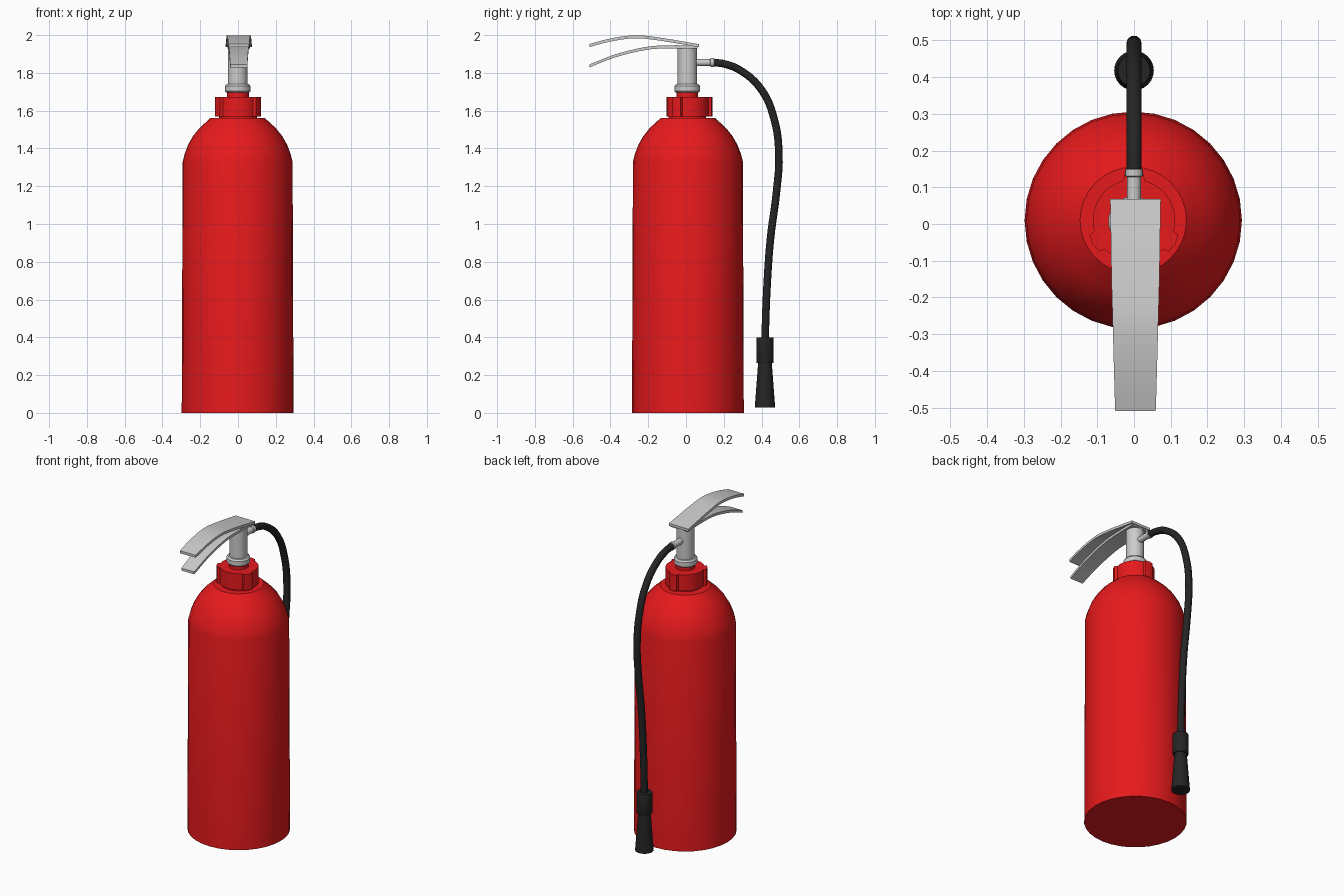
import bpy, bmesh, math
from mathutils import Vector, Matrix

if "Cube" in bpy.data.objects:
    bpy.data.objects.remove(bpy.data.objects["Cube"])

CY = 0.01  # axis of the cylinder in y


def material(name, rgb):
    m = bpy.data.materials.new(name)
    m.diffuse_color = (*rgb, 1)
    m.use_nodes = True
    m.node_tree.nodes["Principled BSDF"].inputs["Base Color"].default_value = m.diffuse_color
    return m


RED = material("red paint", (0.8, 0.01, 0.012))
BLACK = material("black rubber", (0.018, 0.018, 0.018))


def finish(name, bm, mat=None, angle=35):
    bmesh.ops.recalc_face_normals(bm, faces=bm.faces)
    me = bpy.data.meshes.new(name)
    bm.to_mesh(me)
    bm.free()
    ob = bpy.data.objects.new(name, me)
    bpy.context.collection.objects.link(ob)
    if mat:
        me.materials.append(mat)
    bpy.ops.object.select_all(action='DESELECT')
    ob.select_set(True)
    bpy.context.view_layer.objects.active = ob
    bpy.ops.object.shade_smooth_by_angle(angle=math.radians(angle))
    return ob


def lathe(name, profile, origin, mat=None, sides=32, rot=None):
    """Closed solid of revolution from (radius, height) pairs."""
    bm = bmesh.new()
    rings = []
    for r, h in profile:
        rings.append([bm.verts.new((r * math.cos(a), r * math.sin(a), h))
                      for a in (2 * math.pi * i / sides for i in range(sides))])
    for lo, hi in zip(rings, rings[1:]):
        for i in range(sides):
            j = (i + 1) % sides
            bm.faces.new((lo[i], lo[j], hi[j], hi[i]))
    bm.faces.new(rings[0][::-1])
    bm.faces.new(rings[-1])
    m = Matrix.Translation(origin) @ (rot or Matrix())
    bmesh.ops.transform(bm, matrix=m, verts=bm.verts)
    return finish(name, bm, mat)


def lever(name, path, widths, thick):
    """Curved tapering strip: path holds (y, z) of the top surface."""
    pts = [Vector(p) for p in path]
    fine = []
    for i in range(len(pts) - 1):  # smooth interpolation
        p0, p1, p2, p3 = (pts[max(0, min(len(pts) - 1, i + k))] for k in (-1, 0, 1, 2))
        for s in range(4):
            t = s / 4
            fine.append(0.5 * (2 * p1 + (p2 - p0) * t + (2 * p0 - 5 * p1 + 4 * p2 - p3) * t * t
                               + (3 * p1 - p0 - 3 * p2 + p3) * t ** 3))
    fine.append(pts[-1])
    bm = bmesh.new()
    rings = []
    for i, p in enumerate(fine):
        t = i / (len(fine) - 1)
        w = widths[0] * (1 - t) + widths[1] * t
        rings.append([bm.verts.new((0.004 + sx * w, p.x, p.y - d))
                      for sx, d in ((-1, 0), (1, 0), (1, thick), (-1, thick))])
    for a, b in zip(rings, rings[1:]):
        for i in range(4):
            j = (i + 1) % 4
            bm.faces.new((a[i], a[j], b[j], b[i]))
    bm.faces.new(rings[0])
    bm.faces.new(rings[-1])
    return finish(name, bm)


# Tank with domed shoulder
lathe("tank", [(0.296, 0), (0.291, 1.33), (0.281, 1.37), (0.262, 1.42), (0.235, 1.467),
               (0.2, 1.51), (0.145, 1.56)], (-0.002, CY, 0), RED)

# Neck passing through the collar
lathe("neck", [(0.1, 1.55), (0.1, 1.6), (0.057, 1.61), (0.057, 1.705)], (0, 0.007, 0), RED)

# Collar nut with three grip tabs
bm = bmesh.new()
outline = []
for k in range(3):
    mid = math.radians(90 + 120 * k)
    for da, r in ((-15, 0.112), (-12, 0.127), (0, 0.13), (12, 0.127), (15, 0.112)):
        outline.append((mid + math.radians(da), r))
    outline += [(mid + math.radians(15 + 9 * s), 0.112) for s in range(1, 10)]
face = bm.faces.new([bm.verts.new((r * math.cos(a), CY + r * math.sin(a), 1.57))
                     for a, r in outline])
top = bmesh.ops.extrude_face_region(bm, geom=[face])["geom"]
bmesh.ops.translate(bm, vec=(0, 0, 0.103),
                    verts=[v for v in top if isinstance(v, bmesh.types.BMVert)])
finish("collar", bm, RED)

# Valve stem with flange
lathe("valve_stem", [(0.06, 1.695), (0.068, 1.703), (0.068, 1.73), (0.06, 1.74),
                     (0.052, 1.742), (0.052, 1.938)], (-0.002, 0.007, 0))

# Outlet pipe and ring, pointing to +y
TO_Y = Matrix.Rotation(-math.pi / 2, 4, 'X')
lathe("outlet_pipe", [(0.019, 0), (0.019, 0.1), (0.024, 0.103), (0.024, 0.12), (0.021, 0.122)],
      (0, 0.028, 1.855), rot=TO_Y, sides=20)

# Squeeze levers
lever("upper_lever", [(-0.51, 1.953), (-0.40, 1.982), (-0.27, 1.999), (-0.14, 1.987),
                      (0.068, 1.952)], (0.055, 0.069), 0.016)
lever("lower_lever", [(-0.51, 1.845), (-0.375, 1.898), (-0.215, 1.937), (-0.09, 1.946),
                      (0.06, 1.945)], (0.045, 0.06), 0.016)

# Hose
hose = [(0.145, 1.855), (0.2, 1.848), (0.285, 1.815), (0.4, 1.71), (0.468, 1.55),
        (0.492, 1.36), (0.479, 1.17), (0.447, 0.92), (0.428, 0.65), (0.418, 0.38)]
cu = bpy.data.curves.new("hose", 'CURVE')
cu.dimensions = '3D'
cu.bevel_depth = 0.021
cu.bevel_resolution = 3
cu.resolution_u = 6
cu.use_fill_caps = True
sp = cu.splines.new('BEZIER')
sp.bezier_points.add(len(hose) - 1)
for bp, (y, z) in zip(sp.bezier_points, hose):
    bp.co = (0, y, z)
    bp.handle_left_type = bp.handle_right_type = 'AUTO'
cu.materials.append(BLACK)
bpy.context.collection.objects.link(bpy.data.objects.new("hose", cu))

# Nozzle grip and flared horn
lathe("nozzle_grip", [(0.044, 0.265), (0.046, 0.27), (0.046, 0.392), (0.044, 0.398)],
      (0, 0.418, 0), BLACK, 24)
lathe("nozzle_horn", [(0.054, 0.028), (0.036, 0.268)], (0, 0.418, 0), BLACK, 24)
